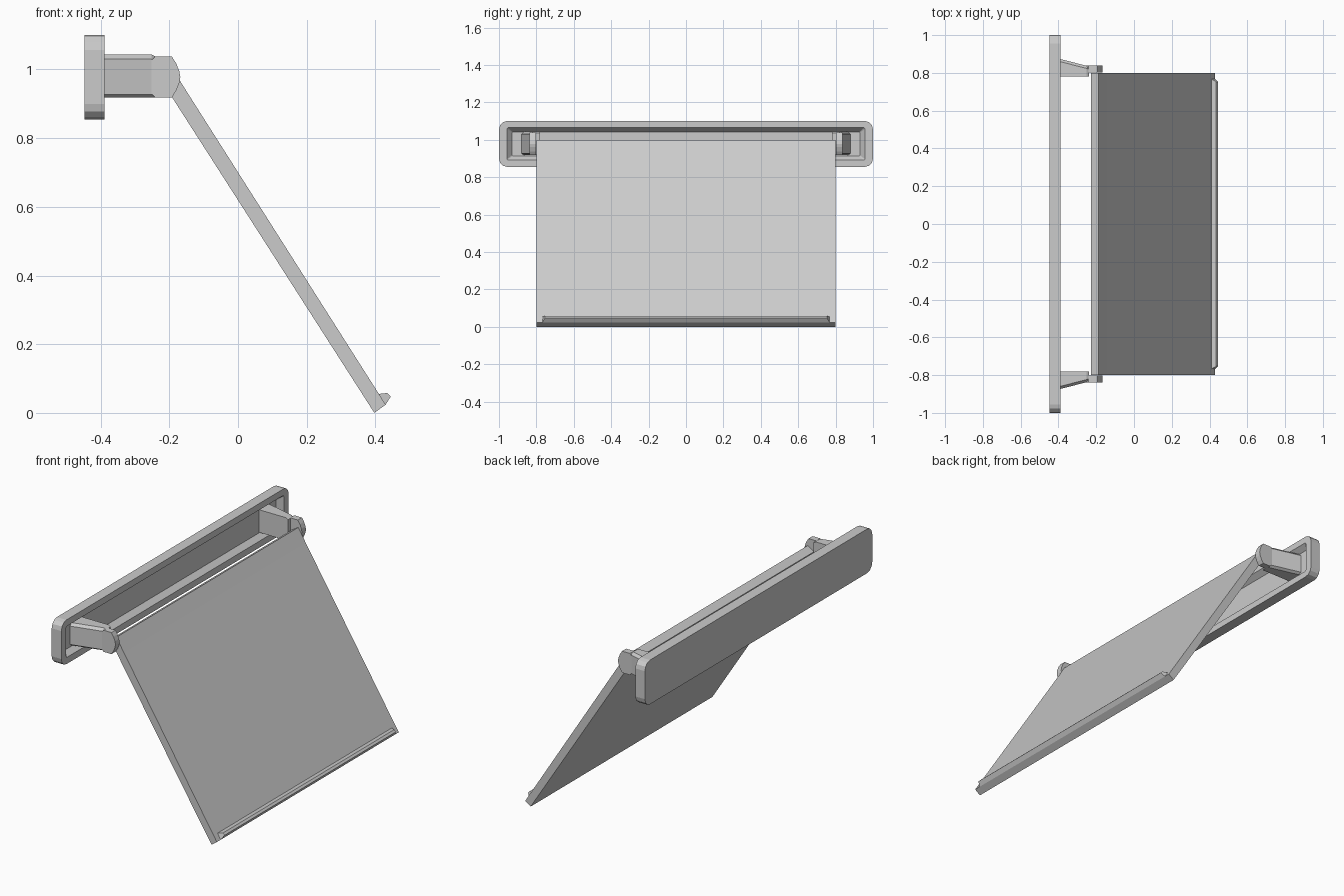
import bpy, bmesh, math

if "Cube" in bpy.data.objects:
    bpy.data.objects.remove(bpy.data.objects["Cube"])


def skin(name, loops):
    """Skin equal-length closed loops of points and cap both ends."""
    bm = bmesh.new()
    rings = [[bm.verts.new(p) for p in loop] for loop in loops]
    n = len(rings[0])
    for a, b in zip(rings, rings[1:]):
        for i in range(n):
            j = (i + 1) % n
            bm.faces.new((a[i], a[j], b[j], b[i]))
    bm.faces.new(rings[0][::-1])
    bm.faces.new(rings[-1])
    bmesh.ops.recalc_face_normals(bm, faces=bm.faces)
    mesh = bpy.data.meshes.new(name)
    bm.to_mesh(mesh)
    bm.free()
    obj = bpy.data.objects.new(name, mesh)
    bpy.context.collection.objects.link(obj)
    return obj


def round_rect(x, half_y, half_z, r, zc=0.978, seg=3):
    """Rounded rectangle in a plane of constant x."""
    pts = []
    for q, (sy, sz) in enumerate([(1, 1), (-1, 1), (-1, -1), (1, -1)]):
        for k in range(seg + 1):
            a = math.pi / 2 * (q + k / seg)
            pts.append((x, sy * (half_y - r) + r * math.cos(a),
                        zc + sz * (half_z - r) + r * math.sin(a)))
    return pts


def section(profile, y):
    return [(x, y, z) for x, z in profile]


# wall plate with sloped recess in its face
skin("wall_plate", [
    round_rect(-0.447, 1.0, 0.123, 0.045),
    round_rect(-0.388, 1.0, 0.123, 0.045),
    round_rect(-0.388, 0.957, 0.087, 0.008),
    round_rect(-0.418, 0.93, 0.064, 0.004)])

# tilted flap, its top front edge slightly eased
flap = [(-0.228, 0.975), (-0.189, 0.999), (-0.142, 0.924),
        (0.430, 0.024), (0.397, 0.0)]
skin("flap", [section(flap, -0.8), section(flap, 0.8)])

# lip along the lower edge, with slanted ends
lip = [(0.405, 0.051), (0.409, 0.055), (0.435, 0.058), (0.445, 0.048), (0.430, 0.024)]
inset = [0, 0, 0.015, 0.015, 0]
skin("flap_lip", [[(x, s * (0.768 - d), z) for (x, z), d in zip(lip, inset)]
                  for s in (-1, 1)])

# hinge ear outline
ear = [(-0.252, 0.930), (-0.252, 1.027), (-0.241, 1.038), (-0.193, 1.038),
       (-0.180, 1.018), (-0.171, 0.995), (-0.168, 0.978), (-0.171, 0.961),
       (-0.180, 0.938), (-0.193, 0.918), (-0.241, 0.918)]

for side, s in (("left", -1), ("right", 1)):
    # tapered arm with chamfered outer edges
    def arm_loop(x, outer, top):
        c = 0.014
        return [(x, s * 0.78, 0.918), (x, s * 0.78, top),
                (x, s * (outer - c), top), (x, s * outer, top - c),
                (x, s * outer, 0.918 + c * 0.7), (x, s * (outer - c), 0.918)]
    skin(side + "_arm", [arm_loop(-0.425, 0.882, 1.044),
                         arm_loop(-0.252, 0.838, 1.044),
                         arm_loop(-0.238, 0.832, 1.036)])
    # hinge ear beside the flap
    skin(side + "_hinge_ear", [section(ear, s * 0.802), section(ear, s * 0.838)])
